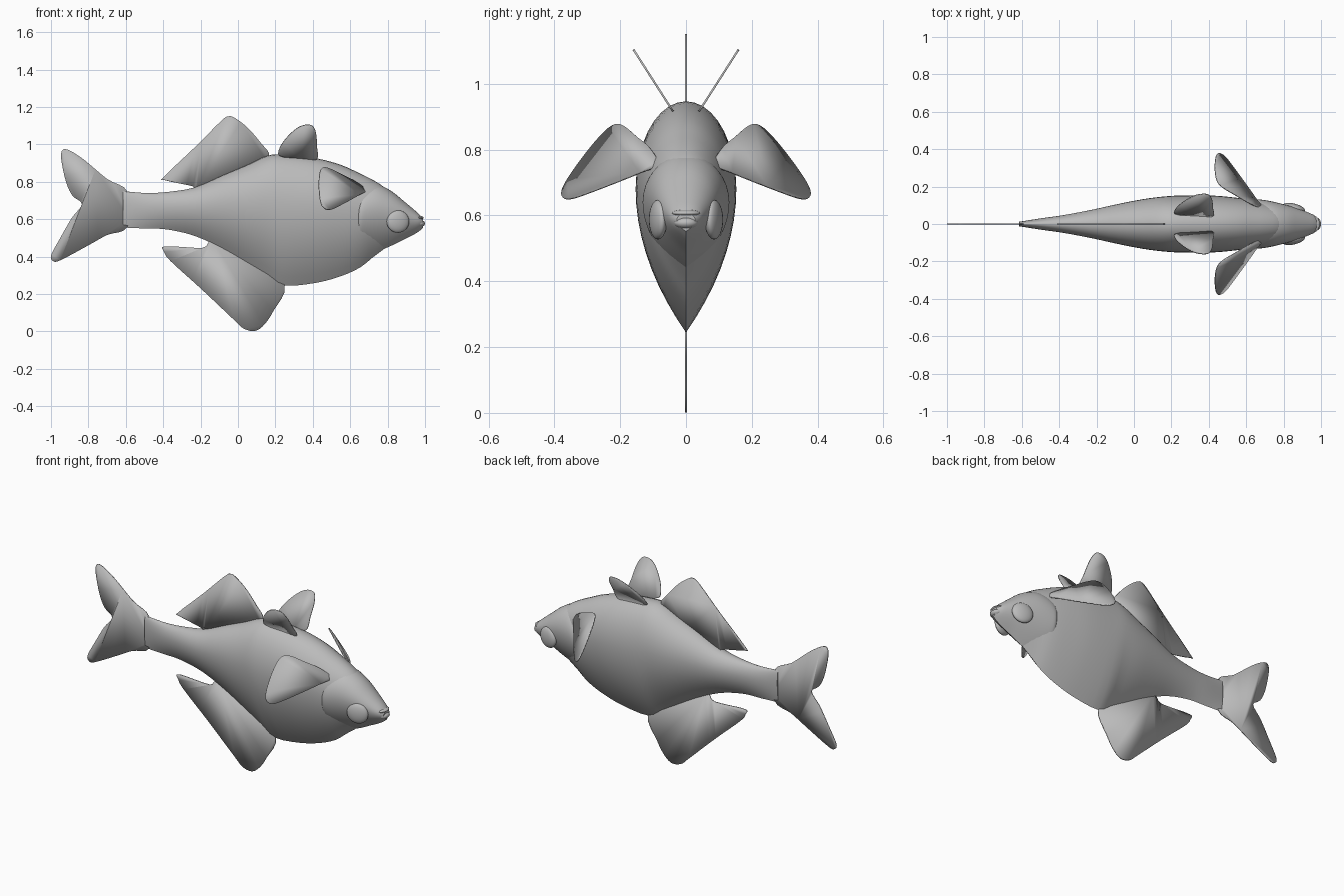
import bpy
import bmesh
import math
from mathutils import Vector

default = bpy.data.objects.get("Cube")
if default:
    bpy.data.objects.remove(default, do_unlink=True)

# One plain grey for the whole fish
grey = bpy.data.materials.new("plain_grey")
grey.use_nodes = True
grey.diffuse_color = (0.5, 0.5, 0.5, 1)
shader = next(n for n in grey.node_tree.nodes if n.type == 'BSDF_PRINCIPLED')
shader.inputs["Base Color"].default_value = grey.diffuse_color


def make_object(name, bm, smooth_angle):
    bmesh.ops.recalc_face_normals(bm, faces=bm.faces)
    mesh = bpy.data.meshes.new(name)
    bm.to_mesh(mesh)
    bm.free()
    obj = bpy.data.objects.new(name, mesh)
    bpy.context.collection.objects.link(obj)
    mesh.materials.append(grey)
    bpy.ops.object.select_all(action='DESELECT')
    obj.select_set(True)
    bpy.context.view_layer.objects.active = obj
    bpy.ops.object.shade_smooth_by_angle(angle=math.radians(smooth_angle))
    return obj


def spline(points, steps, closed=False):
    """Catmull-Rom curve through the points."""
    pts = [Vector(p) for p in points]
    n = len(pts)
    pick = (lambda i: pts[i % n]) if closed else (lambda i: pts[max(0, min(n - 1, i))])
    result = []
    for i in range(n if closed else n - 1):
        a, b, c, d = (pick(i + k) for k in (-1, 0, 1, 2))
        for s in range(steps):
            t = s / steps
            result.append(b + ((c - a) * t + (a * 2 - b * 5 + c * 4 - d) * t ** 2
                               + (b * 3 - a - c * 3 + d) * t ** 3) / 2)
    if not closed:
        result.append(pts[-1])
    return result


def egg_section(x, top, bottom, width, sides):
    """Rounded back above, parabolic keel below."""
    mid = bottom + 0.63 * (top - bottom)
    ring = []
    for i in range(sides):
        angle = math.tau * i / sides
        up, side = math.cos(angle), math.sin(angle)
        if up >= 0:
            ring.append((x, width * side, mid + (top - mid) * up))
        else:
            t = 1 - abs(2 * math.asin(abs(side)) / math.pi)
            ring.append((x, math.copysign(width * (1 - t * t), side), mid - (mid - bottom) * t))
    return ring


def loft(name, stations, sides=36, steps=3):
    """Skin egg sections along x; a station is x, top, bottom, half width."""
    bm = bmesh.new()
    rings = [[bm.verts.new(p) for p in egg_section(*station, sides)]
             for station in ([*p] for p in spline(stations, steps))]
    for a, b in zip(rings, rings[1:]):
        for i in range(sides):
            j = (i + 1) % sides
            bm.faces.new((a[i], a[j], b[j], b[i]))
    bm.faces.new(rings[0])
    bm.faces.new(rings[-1])
    return make_object(name, bm, 40)


def fin(name, outline, offset=lambda x, z: 0, side=1):
    """Thin plate with a rounded outline; offset gives y from x and z."""
    bm = bmesh.new()
    bm.faces.new([bm.verts.new((p.x, side * offset(p.x, p.y), p.y))
                  for p in spline(outline, 4, closed=True)])
    obj = make_object(name, bm, 30)
    solid = obj.modifiers.new("thickness", 'SOLIDIFY')
    solid.thickness = 0.006
    solid.offset = 0


def ellipsoid(name, centre, radii, yaw=0):
    bm = bmesh.new()
    bmesh.ops.create_uvsphere(bm, u_segments=24, v_segments=14, radius=1)
    obj = make_object(name, bm, 60)
    obj.location, obj.scale, obj.rotation_euler.z = centre, radii, yaw


# Body, tapering to the tail stalk
loft("body", [
    (-.615, .75, .555, .012), (-.5, .74, .55, .03), (-.38, .745, .545, .047),
    (-.23, .77, .51, .075), (-.08, .835, .44, .108), (.05, .89, .365, .133),
    (.16, .94, .3, .147), (.25, .945, .245, .152), (.42, .925, .26, .152),
    (.55, .89, .295, .14), (.65, .845, .34, .125), (.72, .81, .395, .108),
    (.78, .772, .44, .09), (.86, .7, .5, .06)])

# Head, with its rear rim standing proud as the gill cover
loft("head", [
    (.64, .74, .42, .119), (.655, .765, .415, .131), (.69, .785, .415, .129),
    (.75, .785, .43, .118), (.82, .75, .458, .1), (.88, .702, .488, .081),
    (.93, .66, .512, .062), (.965, .63, .533, .046), (.988, .606, .552, .028)])

# Lips and eyes
ellipsoid("upper_lip", (.966, 0, .607), (.027, .042, .011))
ellipsoid("lower_lip", (.972, 0, .577), (.028, .036, .019))
for label, side in (("left", 1), ("right", -1)):
    ellipsoid(label + "_eye", (.855, side * .085, .587), (.062, .024, .06), side * -.25)

# Fins on the centre line
fin("tail_fin", [
    (-.59, .745), (-.7, .815), (-.82, .915), (-.9, .967), (-.938, .97), (-.945, .92),
    (-.92, .8), (-.885, .725), (-.835, .68), (-.89, .605), (-.95, .5), (-.998, .41),
    (-.99, .377), (-.95, .38), (-.8, .46), (-.7, .515), (-.59, .56)])
fin("back_fin", [
    (-.39, .808), (-.395, .828), (-.23, .985), (-.09, 1.125), (-.05, 1.15), (-.015, 1.14),
    (.05, 1.09), (.12, 1.01), (.165, .935), (.05, .86), (-.2, .75), (-.24, .775)])
fin("belly_fin", [
    (-.39, .455), (-.395, .425), (-.36, .375), (-.2, .23), (-.02, .06), (.03, .015),
    (.09, .002), (.14, .035), (.19, .11), (.25, .245), (.1, .38), (-.13, .48), (-.19, .447)])

# Paired side fins and upper fins
for label, side in (("left", 1), ("right", -1)):
    fin(label + "_side_fin", [
        (.685, .755), (.62, .805), (.55, .84), (.475, .875), (.443, .865), (.433, .8),
        (.438, .71), (.455, .665), (.49, .65), (.55, .675), (.65, .73)],
        lambda x, z: .1 + .967 * (.67 - x) - .775 * (z - .755), side)
    fin(label + "_upper_fin", [
        (.215, .955), (.24, 1.01), (.295, 1.07), (.345, 1.1), (.395, 1.1), (.417, 1.06),
        (.422, .99), (.42, .92), (.32, .915), (.235, .935)],
        lambda x, z: .045 + .64 * (z - .925), side)
